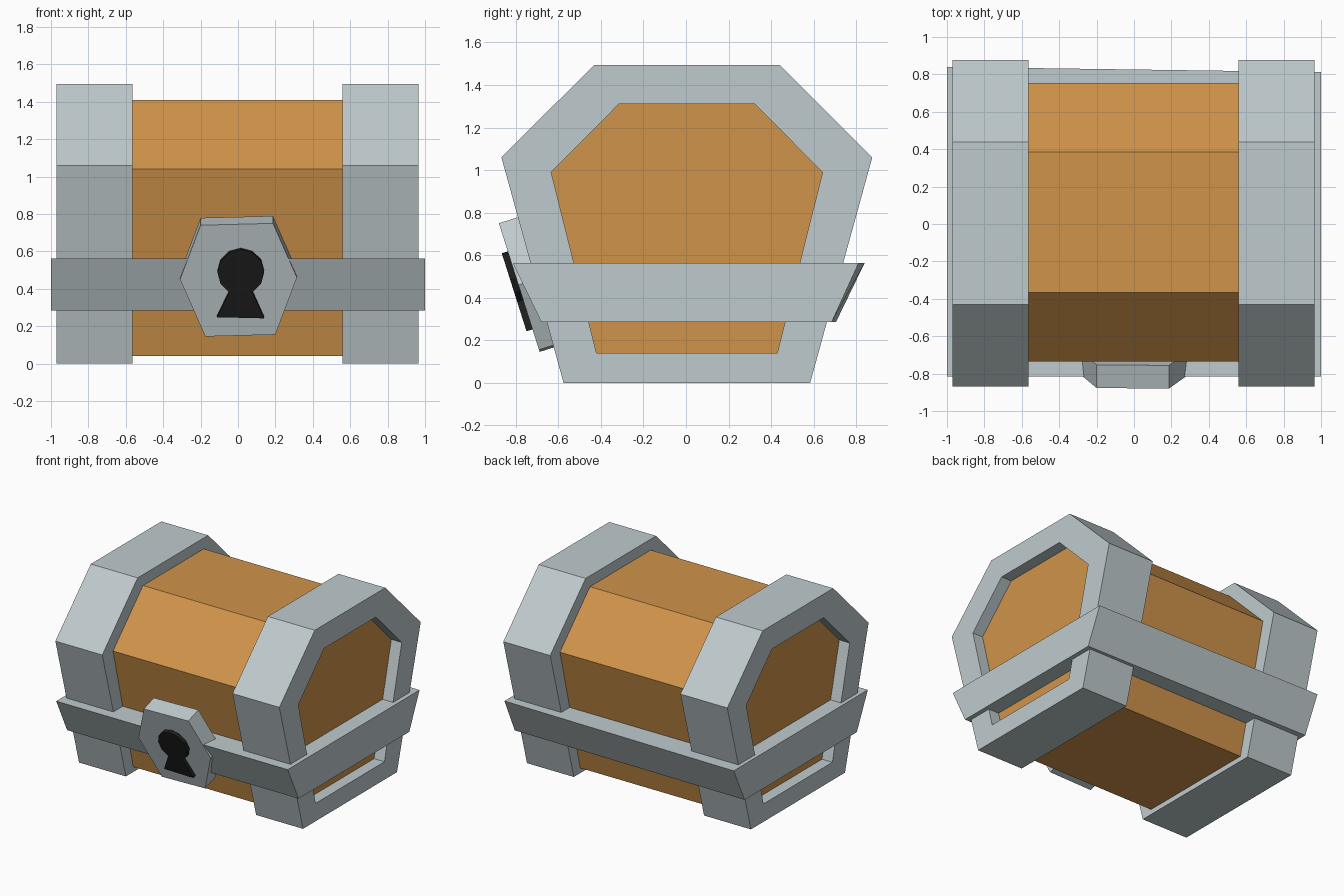
import bpy
import bmesh
from math import cos, sin, radians
from mathutils import Vector

cube = bpy.data.objects.get("Cube")
if cube:
    bpy.data.objects.remove(cube, do_unlink=True)


def material(name, rgb):
    mat = bpy.data.materials.new(name)
    mat.use_nodes = True
    mat.diffuse_color = (*rgb, 1)
    bsdf = next(n for n in mat.node_tree.nodes if n.type == 'BSDF_PRINCIPLED')
    bsdf.inputs["Base Color"].default_value = (*rgb, 1)
    return mat


METAL = material("pale_metal", (0.52, 0.59, 0.61))
WOOD = material("warm_wood", (0.63, 0.295, 0.069))
BLACK = material("keyhole_black", (0.012, 0.012, 0.012))


def loft(name, loops, mat, closed=False):
    """Skin matching loops; cap the ends, or join last to first if closed."""
    bm = bmesh.new()
    rows = [[bm.verts.new(p) for p in loop] for loop in loops]
    pairs = list(zip(rows, rows[1:]))
    if closed:
        pairs.append((rows[-1], rows[0]))
    else:
        bm.faces.new(rows[0])
        bm.faces.new(rows[-1])
    for a, b in pairs:
        for i in range(len(a)):
            j = (i + 1) % len(a)
            bm.faces.new((a[i], a[j], b[j], b[i]))
    bmesh.ops.recalc_face_normals(bm, faces=bm.faces)
    mesh = bpy.data.meshes.new(name)
    bm.to_mesh(mesh)
    bm.free()
    mesh.materials.append(mat)
    obj = bpy.data.objects.new(name, mesh)
    bpy.context.scene.collection.objects.link(obj)
    return obj


def section(half, cy):
    """Symmetric cross-section from the right half's (y, z) points."""
    return [(cy + y, z) for y, z in half] + [(cy - y, z) for y, z in reversed(half)]


def at_x(profile, x):
    return [(x, y, z) for y, z in profile]


# Wooden body, its ends recessed inside the bands
body = section([(0.495, 0.04), (0.745, 1.04), (0.375, 1.41)], 0.01)
loft("wooden_body", [at_x(body, -0.88), at_x(body, 0.875)], WOOD)

# Metal end bands, open in the middle
outer = section([(0.58, 0), (0.872, 1.06), (0.435, 1.495)], 0.004)
inner = section([(0.425, 0.14), (0.638, 0.99), (0.32, 1.31)], 0.004)
for name, x0, x1 in (("right_band", -0.97, -0.565), ("left_band", 0.56, 0.965)):
    loft(name, [at_x(outer, x0), at_x(outer, x1), at_x(inner, x1), at_x(inner, x0)],
         METAL, closed=True)

# Flared strap around the middle, slightly crooked at the back
loft("strap", [
    [(-1, -0.68, 0.285), (1, -0.68, 0.285), (1, 0.685, 0.285), (-1, 0.705, 0.285)],
    [(-1, -0.815, 0.563), (1, -0.815, 0.563), (1, 0.812, 0.563), (-1, 0.84, 0.563)],
], METAL)

# Tilted hexagonal lock plate and raised keyhole
SLOPE = 0.317
INWARD = Vector((0, 1, SLOPE)).normalized()


def tilted_plate(name, outline, front_y, depth, mat):
    front = [Vector((x, front_y + (0.75 - z) * SLOPE, z)) for x, z in outline]
    return loft(name, [front, [p + INWARD * depth for p in front]], mat)


lock = [(-0.31, 0.45), (-0.2, 0.74), (0.187, 0.75),
        (0.315, 0.46), (0.2, 0.155), (-0.175, 0.145)]
tilted_plate("lock_plate", lock, -0.88, 0.13, METAL)

keyhole = [(0.015 + 0.125 * cos(radians(a)), 0.487 + 0.122 * sin(radians(a)))
           for a in range(-60, 241, 30)]
keyhole += [(-0.112, 0.248), (0.14, 0.242)]
tilted_plate("keyhole", keyhole, -0.911, 0.045, BLACK)
